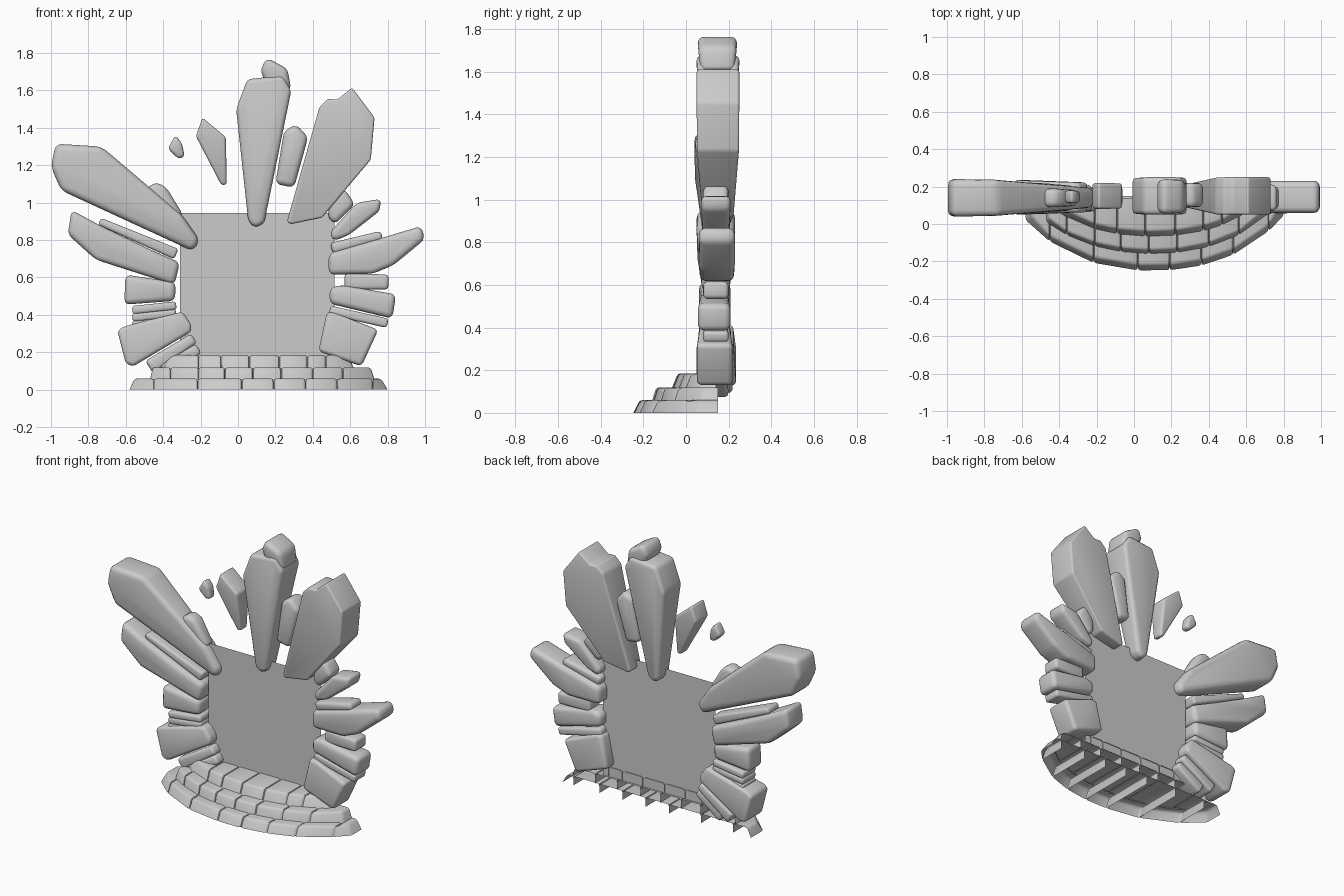
import bpy
import bmesh
import math
from mathutils import Vector

if "Cube" in bpy.data.objects:
    bpy.data.objects.remove(bpy.data.objects["Cube"], do_unlink=True)

GREY = (0.6, 0.6, 0.6, 1.0)
stone_grey = bpy.data.materials.new("stone_grey")
stone_grey.use_nodes = True
stone_grey.diffuse_color = GREY
stone_grey.node_tree.nodes["Principled BSDF"].inputs["Base Color"].default_value = GREY

PORTAL_CENTRE = Vector((0.1, 0.6))


def finish(name, bm):
    """Turn a bmesh into a named object with smooth shading and sharp corners."""
    mesh = bpy.data.meshes.new(name)
    bm.to_mesh(mesh)
    bm.free()
    mesh.materials.append(stone_grey)
    mesh.shade_smooth()
    mesh.set_sharp_from_angle(angle=math.radians(40))
    obj = bpy.data.objects.new(name, mesh)
    bpy.context.collection.objects.link(obj)
    return obj


def stone(name, outline, front=0.06, back=0.21, taper=0.85, bevel=0.03):
    """Rounded slab from an x-z outline, thinner towards the portal."""
    points = [Vector(p) for p in outline]
    reach = [(p - PORTAL_CENTRE).length for p in points]
    near, far = min(reach), max(reach)
    middle, half = (front + back) / 2, (back - front) / 2
    bm = bmesh.new()
    rings = []
    for side in (-1, 1):
        ring = []
        for p, r in zip(points, reach):
            grow = min(1, 2 * (r - near) / (far - near))
            y = middle + side * half * (taper + (1 - taper) * grow)
            ring.append(bm.verts.new((p.x, y, p.y)))
        rings.append(ring)
        bm.faces.new(ring)
    count = len(points)
    for i in range(count):
        j = (i + 1) % count
        bm.faces.new((rings[0][i], rings[0][j], rings[1][j], rings[1][i]))
    bmesh.ops.recalc_face_normals(bm, faces=bm.faces)
    bmesh.ops.bevel(bm, geom=bm.edges[:], offset=bevel, offset_type='OFFSET',
                    segments=3, profile=0.5, affect='EDGES', clamp_overlap=True)
    bmesh.ops.recalc_face_normals(bm, faces=bm.faces)
    return finish(name, bm)


def wedge(name, inner, outer, inner_width, outer_width, **options):
    """Simple tapered stone lying along a line from inner to outer point."""
    a, b = Vector(inner), Vector(outer)
    along = (b - a).normalized()
    across = Vector((-along.y, along.x)) / 2
    stone(name, [a + across * inner_width, b + across * outer_width,
                 b - across * outer_width, a - across * inner_width], **options)


# Tall crystals along the top
stone("centre_crystal", [(-.01, 1.5), (.05, 1.66), (.24, 1.68), (.285, 1.6),
      (.14, .89), (.09, .865), (.055, .9)], front=.05, back=.25, taper=.55, bevel=.04)
stone("centre_crystal_cap", [(.12, 1.71), (.155, 1.775), (.265, 1.715),
      (.285, 1.6), (.16, 1.6)], front=.055, back=.24)
stone("right_crystal", [(.262, .9), (.435, 1.51), (.48, 1.555), (.53, 1.55),
      (.61, 1.615), (.73, 1.455), (.71, 1.23), (.45, .92), (.28, .885)],
      front=.05, back=.25, taper=.6, bevel=.04)
stone("middle_crystal", [(.245, 1.38), (.31, 1.42), (.375, 1.35), (.3, 1.08),
      (.2, 1.1)], front=.09, back=.22)
stone("left_crystal", [(-.975, 1.315), (-1, 1.19), (-.945, 1.065), (-.24, .74),
      (-.205, .8), (-.3, .935), (-.73, 1.3)], front=.04, back=.24, taper=.5, bevel=.04)
stone("left_back_stone", [(-.5, 1.07), (-.44, 1.11), (-.385, 1.085), (-.29, .93),
      (-.36, .9)], front=.09, back=.19)

# Loose floating pieces
stone("floating_shard", [(-.19, 1.455), (-.225, 1.355), (-.09, 1.095),
      (-.06, 1.095), (-.065, 1.35)], front=.08, back=.22, taper=.5, bevel=.02)
stone("floating_pebble", [(-.335, 1.36), (-.375, 1.29), (-.32, 1.235),
      (-.285, 1.245), (-.3, 1.32)], front=.11, back=.18, bevel=.02)

# Left column, from top to bottom
stone("left_spike", [(-.89, .96), (-.91, .83), (-.76, .695), (-.34, .56),
      (-.31, .68), (-.47, .75), (-.74, .88)], front=.05, back=.23, taper=.7)
wedge("left_thin_stone", (-.33, .725), (-.74, .9), .06, .04, front=.08, back=.2, bevel=.015)
wedge("left_block", (-.335, .525), (-.605, .535), .1, .16)
for i, z in enumerate((.45, .41, .37)):
    wedge(f"left_layer_{i}", (-.33, z), (-.565, z - .025), .045, .045,
          front=.07, bevel=.015)
stone("left_foot", [(-.645, .315), (-.61, .338), (-.297, .417), (-.25, .35),
      (-.25, .31), (-.56, .125), (-.6, .14)], front=.05, back=.235)
wedge("left_foot_upper_layer", (-.235, .275), (-.475, .12), .06, .08, back=.22, bevel=.02)
wedge("left_foot_lower_layer", (-.21, .22), (-.4, .1), .06, .08, back=.2, bevel=.02)

# Right column, from top to bottom
stone("right_top_stone", [(.49, 1.02), (.57, 1.075), (.625, .99), (.52, .885),
      (.48, .92)], front=.08, back=.2)
stone("right_upper_stone", [(.49, .84), (.635, 1), (.765, 1.02), (.757, .955),
      (.59, .825), (.51, .795)], front=.07)
wedge("right_thin_stone", (.5, .755), (.77, .825), .06, .05, front=.08, back=.2, bevel=.02)
stone("right_spike", [(.485, .73), (.73, .8), (.98, .875), (1, .805), (.83, .665),
      (.72, .62), (.485, .615)], front=.06, back=.23)
wedge("right_small_block", (.57, .58), (.805, .575), .09, .08, front=.08, back=.2, bevel=.02)
stone("right_middle_stone", [(.49, .545), (.55, .56), (.845, .51), (.825, .38),
      (.49, .46)], front=.055)
wedge("right_layer", (.49, .425), (.8, .355), .05, .05, front=.08, back=.2, bevel=.015)
stone("right_foot", [(.475, .417), (.52, .41), (.75, .32), (.66, .125),
      (.43, .205)], front=.05, back=.22)

# Flat portal surface
bm = bmesh.new()
bm.faces.new([bm.verts.new((x, .135, z))
              for x, z in ((-.31, .12), (.515, .12), (.515, .945), (-.31, .945))])
finish("portal_panel", bm)


def step_row(name, joints, low, high, front, back, lean):
    """Curved row of step blocks, open behind and underneath."""
    def curve(x):
        d = abs(x - 0.1)
        return min(front + 0.38 * d ** 2 + 0.45 * d ** 4, back - 0.06)

    for i, (x0, x1) in enumerate(zip(joints, joints[1:])):
        bm = bmesh.new()
        corners = []
        for z, inset in ((low, 0), (high, lean)):
            for x, y in ((x0, curve(x0) + inset), (x1, curve(x1) + inset),
                         (x1, back), (x0, back)):
                # end blocks slope inwards towards the top
                top = 1 - inset * 1.5 if x in (joints[0], joints[-1]) else 1
                corners.append(bm.verts.new((x * top, y, z)))
        a, b, c, d, e, f, g, h = corners
        for face in ((a, b, f, e), (b, c, g, f), (d, a, e, h), (e, f, g, h)):
            bm.faces.new(face)
        bmesh.ops.recalc_face_normals(bm, faces=bm.faces)
        rounded = [edge for edge in bm.edges if len(edge.link_faces) == 2]
        bmesh.ops.bevel(bm, geom=rounded, offset=0.014, offset_type='OFFSET',
                        segments=2, profile=0.5, affect='EDGES', clamp_overlap=True)
        finish(f"{name}_{i}", bm)


# Three curved steps
step_row("bottom_step", (-.58, -.45, -.215, .02, .19, .36, .53, .72, .8),
         0, .06, -.25, .15, .03)
step_row("middle_step", (-.47, -.36, -.21, -.07, .08, .23, .4, .56, .73),
         .055, .12, -.16, .15, .02)
step_row("top_step", (-.4, -.21, -.09, .06, .22, .37, .47, .62),
         .11, .185, -.07, .14, .03)
